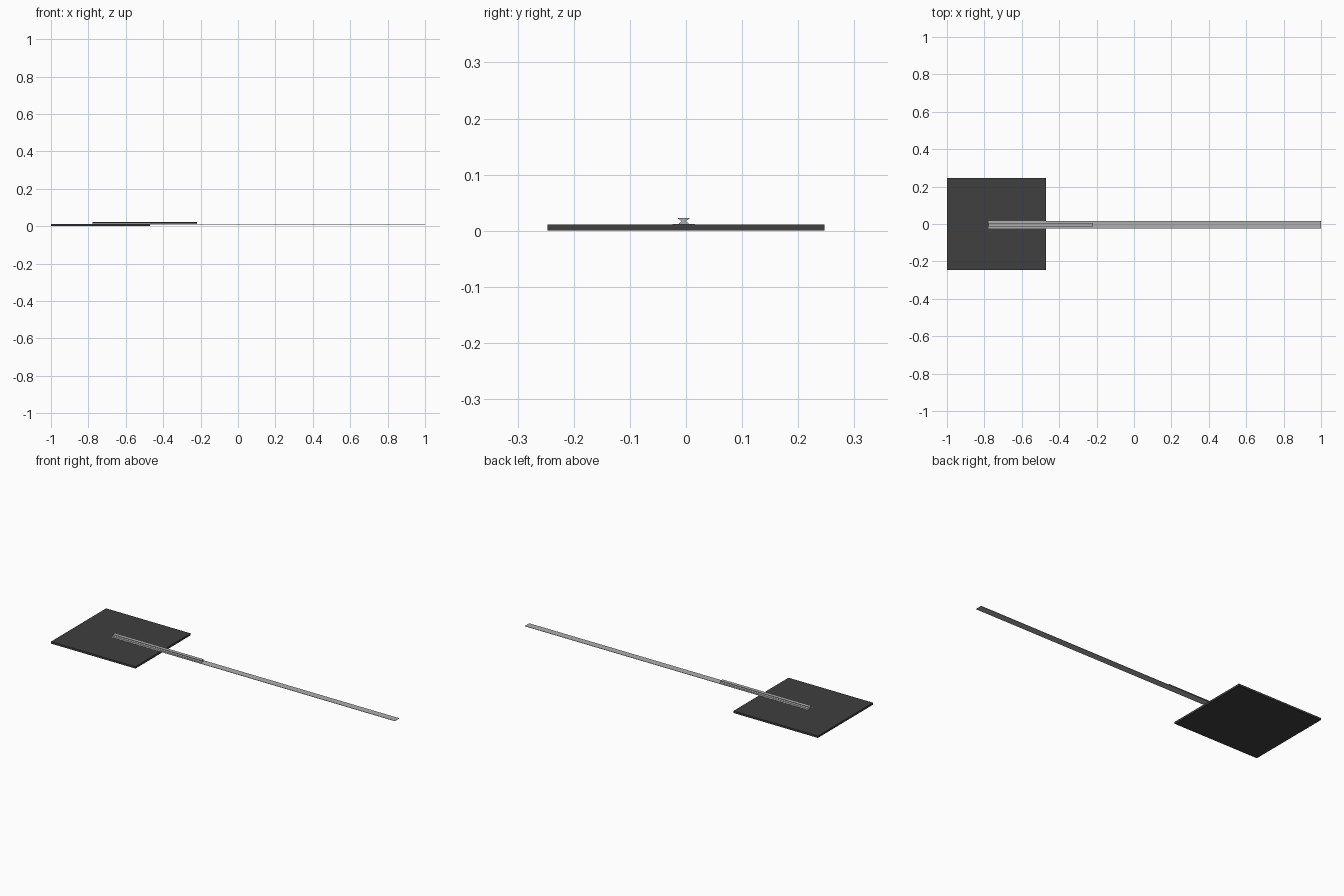
import bpy
import bmesh

cube = bpy.data.objects.get("Cube")
if cube:
    bpy.data.objects.remove(cube)


def make_material(name, value):
    mat = bpy.data.materials.new(name)
    colour = (value, value, value, 1)
    mat.diffuse_color = colour
    mat.use_nodes = True
    mat.node_tree.nodes["Principled BSDF"].inputs["Base Color"].default_value = colour
    return mat


def extrude_along_x(name, profile, start, end, mat):
    """Sweep a closed (y, z) profile along x with capped ends."""
    bm = bmesh.new()
    face = bm.faces.new([bm.verts.new((start, y, z)) for y, z in profile])
    moved = bmesh.ops.extrude_face_region(bm, geom=[face])["geom"]
    verts = [v for v in moved if isinstance(v, bmesh.types.BMVert)]
    bmesh.ops.translate(bm, verts=verts, vec=(end - start, 0, 0))
    # Sweeping keeps the starting cap, so restore it only if it was consumed
    open_edges = [e for e in bm.edges if e.is_boundary]
    if open_edges:
        bmesh.ops.holes_fill(bm, edges=open_edges)
    bmesh.ops.recalc_face_normals(bm, faces=bm.faces)
    mesh = bpy.data.meshes.new(name)
    bm.to_mesh(mesh)
    bm.free()
    mesh.materials.append(mat)
    obj = bpy.data.objects.new(name, mesh)
    bpy.context.collection.objects.link(obj)
    return obj


def box_profile(y0, y1, z0, z1):
    return [(y0, z0), (y1, z0), (y1, z1), (y0, z1)]


dark = make_material("dark grey", 0.05)
light = make_material("light grey", 0.43)
mid_y = -0.004

# Broad square-cornered base plate
extrude_along_x("base_plate", box_profile(-0.247, 0.247, 0, 0.011), -1, -0.47, dark)

# Long thin strip lying on the plate and reaching far beyond it
extrude_along_x("long_strip", box_profile(mid_y - 0.02, mid_y + 0.02, 0.0098, 0.0116),
                -0.777, 1, light)

# Waisted bar on top of the strip
half = [(0.0085, 0.0116), (0.0085, 0.013), (0.0035, 0.0175), (0.0105, 0.0215), (0.0105, 0.023)]
right = [(mid_y + w, z) for w, z in half]
left = [(mid_y - w, z) for w, z in reversed(half)]
extrude_along_x("waisted_bar", right + left, -0.777, -0.22, light)
